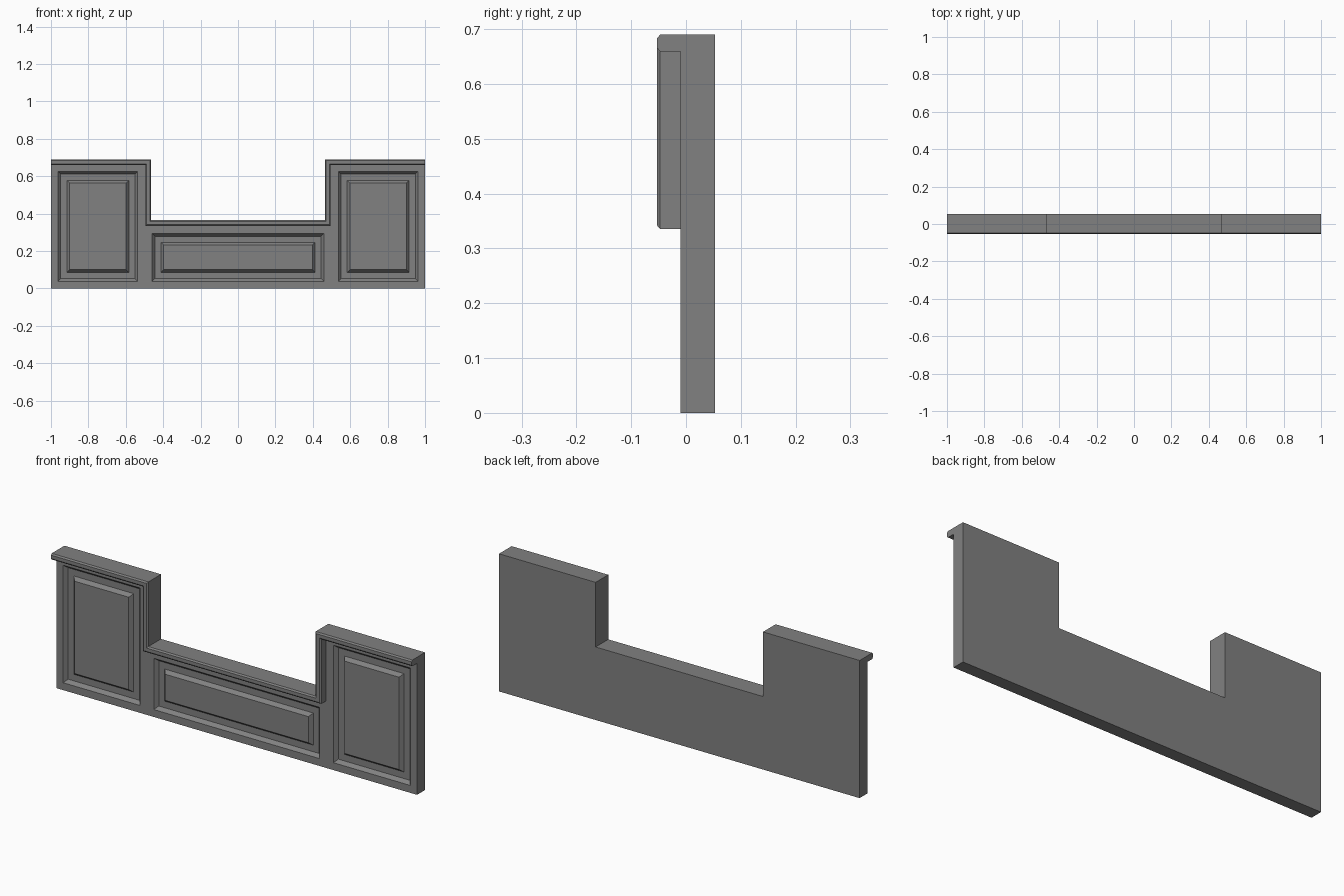
import bpy
import bmesh

cube = bpy.data.objects.get("Cube")
if cube:
    bpy.data.objects.remove(cube, do_unlink=True)

GREY = (0.22, 0.22, 0.22, 1.0)
grey = bpy.data.materials.new("mid_grey")
grey.use_nodes = True
grey.diffuse_color = GREY
grey.node_tree.nodes["Principled BSDF"].inputs["Base Color"].default_value = GREY

FRONT, BACK, LIP = -0.01, 0.053, -0.053
TOP, SILL, NOTCH = 0.69, 0.366, 0.464


def finish(bm, name):
    bmesh.ops.recalc_face_normals(bm, faces=bm.faces)
    mesh = bpy.data.meshes.new(name)
    bm.to_mesh(mesh)
    bm.free()
    mesh.materials.append(grey)
    obj = bpy.data.objects.new(name, mesh)
    bpy.context.collection.objects.link(obj)
    return obj


# Counter body: a grid of front cells with the middle notch left open
half_cuts = [0.46, NOTCH, 0.536, 0.963, 1.0]
xs = [-x for x in reversed(half_cuts)] + half_cuts
zs = [0, 0.037, 0.294, SILL, 0.626, TOP]
bm = bmesh.new()
verts = {(x, z): bm.verts.new((x, FRONT, z)) for x in xs for z in zs}
for x0, x1 in zip(xs, xs[1:]):
    for z0, z1 in zip(zs, zs[1:]):
        if abs(x0 + x1) / 2 < NOTCH and z0 >= SILL:
            continue
        bm.faces.new([verts[p] for p in ((x0, z0), (x1, z0), (x1, z1), (x0, z1))])
bmesh.ops.delete(bm, geom=[v for v in bm.verts if not v.link_faces], context='VERTS')
bm.normal_update()

# Back and sides
front_faces = list(bm.faces)
copy = bmesh.ops.duplicate(bm, geom=front_faces)
back_faces = [g for g in copy["geom"] if isinstance(g, bmesh.types.BMFace)]
for v in {v for f in back_faces for v in f.verts}:
    v.co.y = BACK
bmesh.ops.reverse_faces(bm, faces=back_faces)
rim = [e for e in bm.edges if e.is_boundary]
bmesh.ops.bridge_loops(bm, edges=rim)

# Raised-field panels: sunken moulding, flat margin, raised centre
panels = [(-0.963, -0.536, 0.626), (-0.46, 0.46, 0.294), (0.536, 0.963, 0.626)]
for left, right, top in panels:
    region = []
    for f in front_faces:
        c = f.calc_center_median()
        if f.is_valid and left < c.x < right and 0.037 < c.z < top and abs(c.y - FRONT) < 1e-5:
            region.append(f)
    for width, depth in ((0.015, -0.018), (0.033, 0), (0.015, 0.018)):
        bmesh.ops.inset_region(bm, faces=region, thickness=width, depth=depth,
                               use_even_offset=True)
finish(bm, "counter_body")

# Trim moulding: a chamfered strip mitred along the stepped top edge
path = [(-1, TOP, 0), (-NOTCH, TOP, -1), (-NOTCH, SILL, -1),
        (NOTCH, SILL, 1), (NOTCH, TOP, 1), (1, TOP, 0)]
profile = [(0, FRONT), (0, -0.047), (0.007, LIP), (0.024, LIP),
           (0.031, -0.047), (0.031, FRONT)]
bm = bmesh.new()
rings = [[bm.verts.new((x + side * drop, y, z - drop)) for drop, y in profile]
         for x, z, side in path]
n = len(profile)
for a, b in zip(rings, rings[1:]):
    for i in range(n):
        j = (i + 1) % n
        bm.faces.new((a[i], a[j], b[j], b[i]))
for ring in (rings[0], rings[-1]):
    bm.faces.new(ring)
finish(bm, "top_trim")
